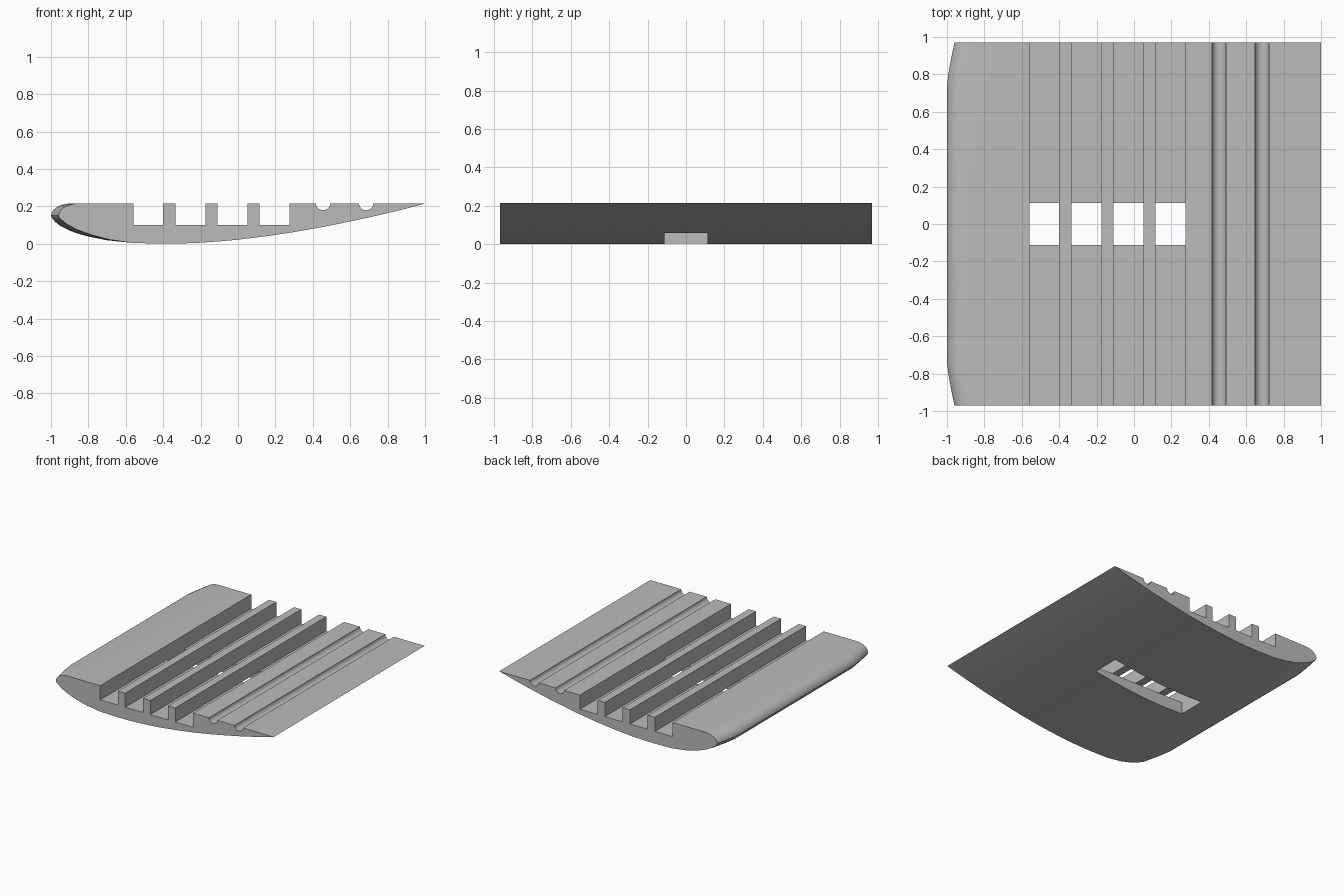
import bpy, bmesh, math

cube = bpy.data.objects.get("Cube")
if cube:
    bpy.data.objects.remove(cube)

TOP, FLOOR, HALF = 0.215, 0.10, 0.97
CHANNELS = [(-0.56 + 0.225 * i, -0.40 + 0.225 * i) for i in range(4)]
SLOT_X = (CHANNELS[0][0], CHANNELS[-1][1])
SLOT_Y = 0.113

# Flat upper side, from the thin edge towards the nose, with grooves and channels
profile = [(1.0, TOP)]
for cx in (0.685, 0.455):
    for k in range(13):
        a = math.pi * k / 12
        profile.append((cx + 0.038 * math.cos(a), TOP - 0.036 * math.sin(a)))
for x0, x1 in reversed(CHANNELS):
    profile += [(x1, TOP), (x1, FLOOR), (x0, FLOOR), (x0, TOP)]

# Rounded nose, then the curved underside: (chord percent, relative depth)
profile += [(-0.90, TOP), (-0.925, 0.212), (-0.95, 0.205), (-0.97, 0.195),
            (-0.985, 0.182), (-0.995, 0.167)]
under = [(0, 3.5), (0.3, 4.3), (1.25, 5.45), (2.5, 6.5), (5, 7.9), (7.5, 8.85),
         (10, 9.6), (15, 10.69), (22, 11.47), (30, 11.7), (35, 11.62), (40, 11.4),
         (45, 11.02), (50, 10.52), (57, 9.6), (63.75, 8.53), (70, 7.35),
         (75, 6.33), (80, 5.22), (85, 4.05), (90, 2.8), (95, 1.47)]
for chord, depth in under:
    x = -1 + chord / 50
    if chord == 22:
        x = SLOT_X[0]
    elif chord == 63.75:
        x = SLOT_X[1]
    profile.append((x, TOP * (1 - depth / 11.7)))


def section_point(x, y, z):
    """Pull the nose back towards the side ends."""
    end = max(0.0, (abs(y) - 0.74) / (HALF - 0.74)) ** 1.25
    nose = min(1.0, max(0.0, (-0.56 - x) / 0.32)) * end
    lift = 0.006 * nose if z < 0.12 else 0
    return (x + 0.04 * nose, y, z + lift)


def in_slot(p):
    return SLOT_X[0] - 0.001 < p[0] < SLOT_X[1] + 0.001 and p[1] < FLOOR + 0.001


# Skin between the cross-sections, left open where the slot passes through
outer = [SLOT_Y, 0.74, 0.80, 0.86, 0.92, HALF]
stations = [-y for y in reversed(outer)] + outer
bm = bmesh.new()
rings = [[bm.verts.new(section_point(x, y, z)) for x, z in profile] for y in stations]
n = len(profile)
for a, b, y in zip(rings, rings[1:], stations):
    middle = abs(y + SLOT_Y) < 0.001
    for i in range(n):
        j = (i + 1) % n
        if middle and in_slot(profile[i]) and in_slot(profile[j]):
            continue
        bm.faces.new((a[i], a[j], b[j], b[i]))
bm.faces.new(rings[0])
bm.faces.new(rings[-1])

# Slot walls and the undersides of the bars bridging it
s0, s1 = rings[len(outer) - 1], rings[len(outer)]
inside = [i for i in range(n) if in_slot(profile[i])]
floor, bottom = inside[:8], inside[8:]
for ring in (s0, s1):
    bm.faces.new([ring[i] for i in inside])
pairs = [(floor[0], bottom[-1]), (floor[-1], bottom[0])]
pairs += [(floor[k], floor[k + 1]) for k in (1, 3, 5)]
for i, j in pairs:
    bm.faces.new((s0[i], s0[j], s1[j], s1[i]))
bmesh.ops.recalc_face_normals(bm, faces=bm.faces)

mesh = bpy.data.meshes.new("wing_block")
bm.to_mesh(mesh)
bm.free()
wing = bpy.data.objects.new("wing_block", mesh)
bpy.context.collection.objects.link(wing)

# Plain grey material
grey = bpy.data.materials.new("plain grey")
grey.use_nodes = True
colour = (0.5, 0.5, 0.5, 1)
grey.diffuse_color = colour
grey.node_tree.nodes["Principled BSDF"].inputs["Base Color"].default_value = colour
mesh.materials.append(grey)

bpy.context.view_layer.objects.active = wing
wing.select_set(True)
bpy.ops.object.shade_smooth_by_angle(angle=math.radians(30))
